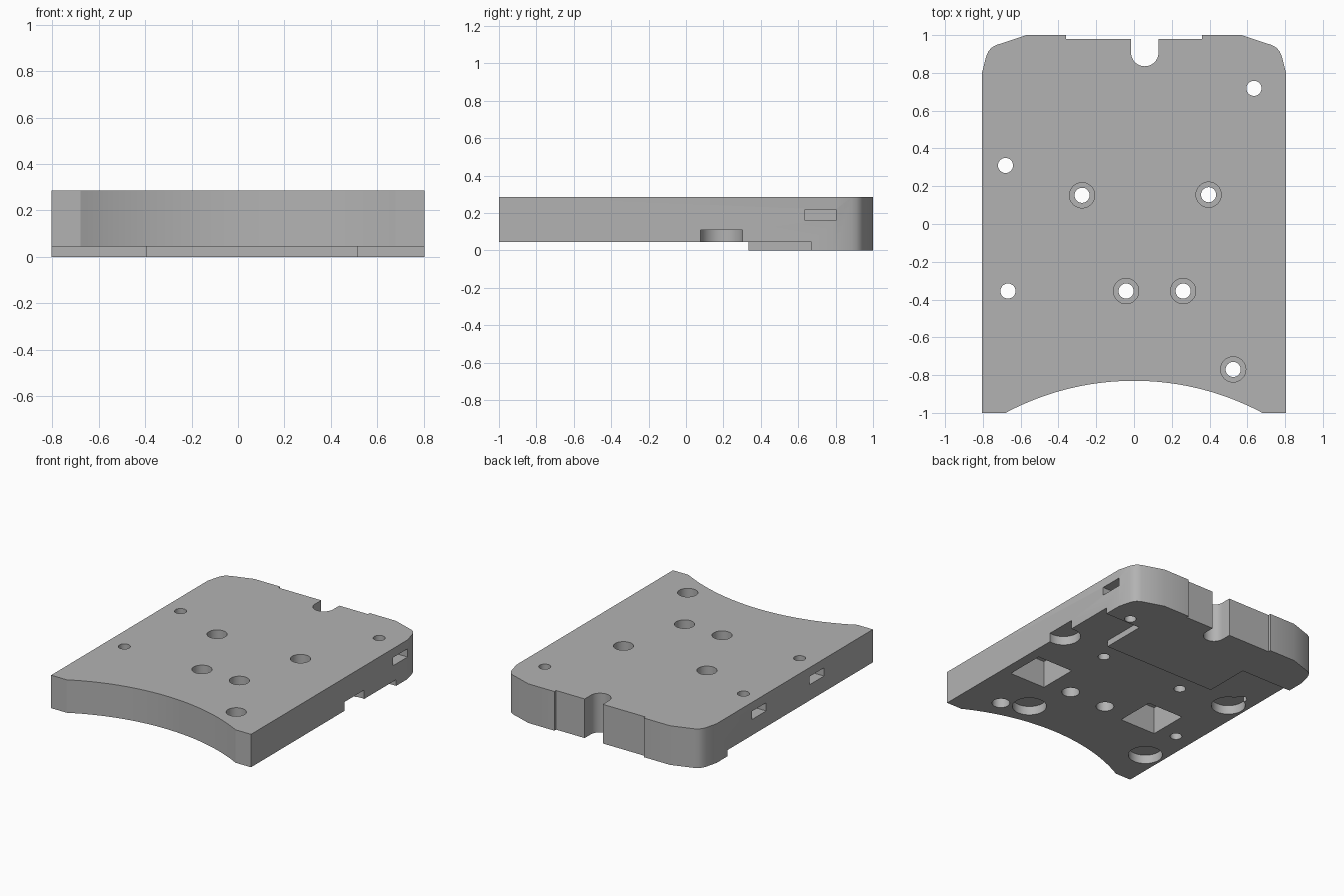
import bpy, bmesh, math
from mathutils import Matrix

if "Cube" in bpy.data.objects:
    bpy.data.objects.remove(bpy.data.objects["Cube"], do_unlink=True)

TOP, STEP = 0.285, 0.045

grey = bpy.data.materials.new("plain grey")
grey.use_nodes = True
colour = (0.45, 0.45, 0.45, 1)
grey.diffuse_color = colour
grey.node_tree.nodes["Principled BSDF"].inputs["Base Color"].default_value = colour


def make_object(name, bm):
    mesh = bpy.data.meshes.new(name)
    bmesh.ops.recalc_face_normals(bm, faces=bm.faces)
    bm.to_mesh(mesh)
    bm.free()
    mesh.materials.append(grey)
    obj = bpy.data.objects.new(name, mesh)
    bpy.context.collection.objects.link(obj)
    return obj


def arc(cx, cy, r, start, end, steps):
    angles = [math.radians(start + (end - start) * i / steps) for i in range(steps + 1)]
    return [(cx + r * math.cos(a), cy + r * math.sin(a)) for a in angles]


# Plate outline: rounded back corners, shallow back recess with cable notch, arched front
corner = [(0.805, 0.8), (0.783, 0.885), (0.772, 0.912), (0.755, 0.933),
          (0.73, 0.947), (0.57, 1), (0.36, 1), (0.36, 0.98)]
notch = [(0.13, 0.98)] + arc(0.057, 0.908, 0.073, 0, -180, 20) + [(-0.016, 0.98)]
left_back = [(-x, y) for x, y in reversed(corner)]
half = math.degrees(math.asin(0.68 / 1.445))
front = arc(0, -2.275, 1.445, 90 + half, 90 - half, 40)
outline = corner + notch + left_back + [(-0.805, -1)] + front + [(0.805, -1)]

bm = bmesh.new()
face = bm.faces.new([bm.verts.new((x, y, 0)) for x, y in outline])
extruded = bmesh.ops.extrude_face_region(bm, geom=[face])
bmesh.ops.translate(bm, vec=(0, 0, TOP),
                    verts=[v for v in extruded["geom"] if isinstance(v, bmesh.types.BMVert)])
plate = make_object("base_plate", bm)


def cut(bm):
    cutter = make_object("cutter", bm)
    cutter.hide_render = True
    mod = plate.modifiers.new("cut", "BOOLEAN")
    mod.operation = "DIFFERENCE"
    mod.solver = "EXACT"
    mod.object = cutter
    bpy.context.view_layer.objects.active = plate
    bpy.ops.object.modifier_apply(modifier=mod.name)
    bpy.data.objects.remove(cutter, do_unlink=True)


def cut_box(x0, x1, y0, y1, z0, z1):
    bm = bmesh.new()
    place = Matrix.Translation(((x0 + x1) / 2, (y0 + y1) / 2, (z0 + z1) / 2))
    bmesh.ops.create_cube(bm, size=1, matrix=place @ Matrix.Diagonal((x1 - x0, y1 - y0, z1 - z0, 1)))
    cut(bm)


def cut_hole(x, y, r, z0, z1):
    bm = bmesh.new()
    bmesh.ops.create_cone(bm, cap_ends=True, segments=32, radius1=r, radius2=r, depth=z1 - z0,
                          matrix=Matrix.Translation((x, y, (z0 + z1) / 2)))
    cut(bm)


# Raised pad underneath, left standing at the back
cut_box(-2, 2, -2, 0.335, -1, STEP)
cut_box(0.515, 2, 0.3, 0.67, -1, STEP)
cut_box(-2, -0.395, 0.3, 0.67, -1, STEP)

# Round foot pockets
for x, y in [(0.35, -0.68), (-0.67, -0.68), (-0.67, 0.19), (0.78, 0.19)]:
    cut_hole(x, y, 0.115, -0.1, 0.11)

# Square pockets underneath
for x in (0.585, -0.385):
    cut_box(x - 0.145, x + 0.145, -0.42, -0.13, -0.1, 0.245)

# Counterbored screw holes, some recessed on both faces
for x, y, both in [(0.525, -0.77, True), (0.26, -0.355, True), (-0.042, -0.355, True),
                   (0.395, 0.155, False), (-0.275, 0.152, False)]:
    cut_hole(x, y, 0.04, -1, 1)
    cut_hole(x, y, 0.067, 0.185, 1)
    if both:
        cut_hole(x, y, 0.06, -1, 0.125)

# Plain screw holes with nut slots opening through the sides
for x, y in [(0.635, 0.718), (-0.68, 0.31), (-0.667, -0.355)]:
    cut_hole(x, y, 0.04, -1, 1)
    inner, outer = (x - 0.085, 1) if x > 0 else (-1, x + 0.085)
    cut_box(inner, outer, y - 0.083, y + 0.083, 0.16, 0.22)

# Smooth curved walls, keep edges crisp
bpy.ops.object.select_all(action="DESELECT")
plate.select_set(True)
bpy.context.view_layer.objects.active = plate
bpy.ops.object.shade_smooth_by_angle(angle=math.radians(25))
